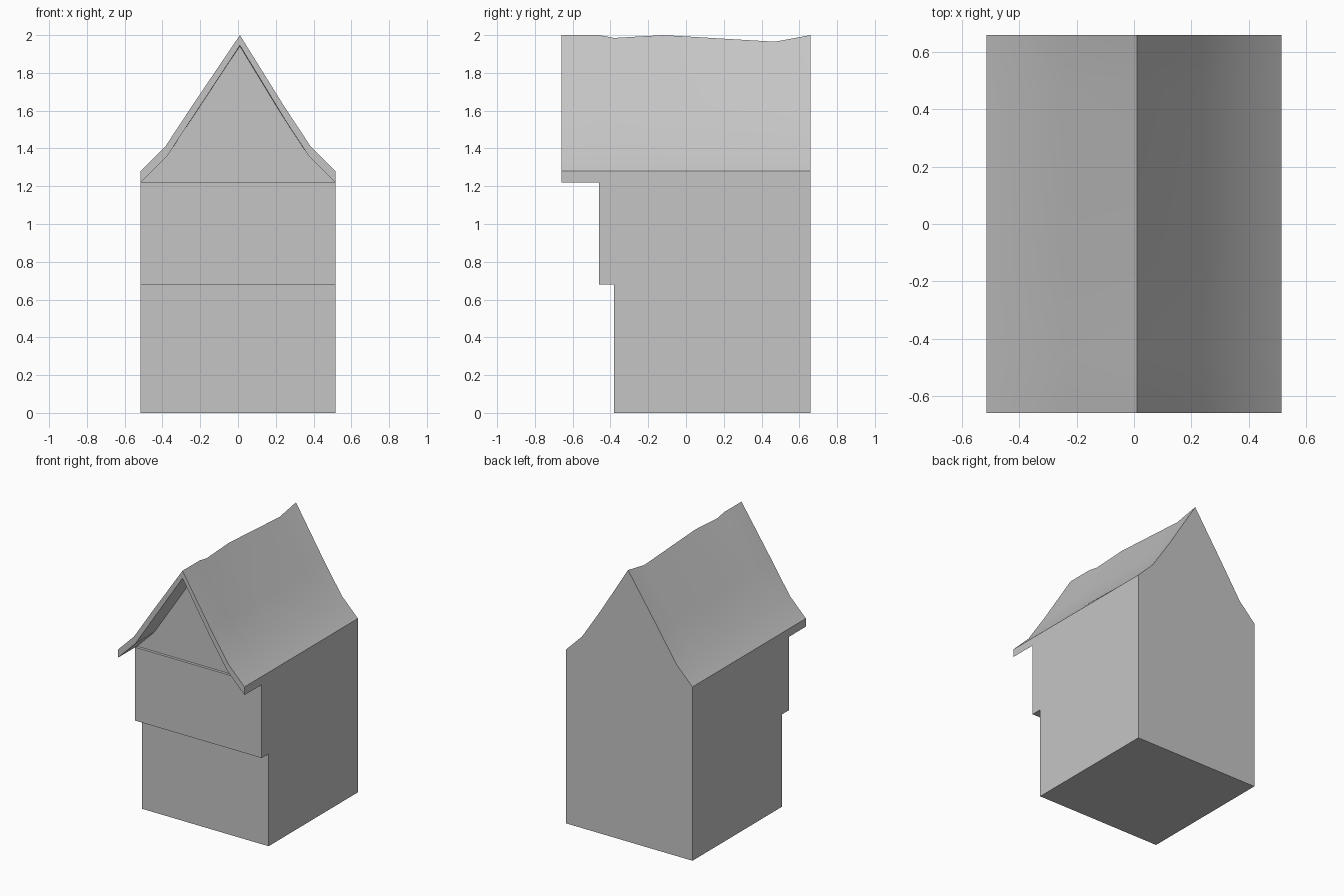
import bpy, bmesh, math

cube = bpy.data.objects.get("Cube")
if cube:
    bpy.data.objects.remove(cube, do_unlink=True)

# Single plain colour
plaster = bpy.data.materials.new("plain grey")
plaster.use_nodes = True
GREY = (0.56, 0.56, 0.56, 1)
plaster.diffuse_color = GREY
plaster.node_tree.nodes["Principled BSDF"].inputs["Base Color"].default_value = GREY

HALF = 0.515          # half width of the house
FRONT, BACK = -0.66, 0.66


def loft(name, rings, smooth_angle=30):
    """Closed solid through matching rings of points."""
    bm = bmesh.new()
    loops = [[bm.verts.new(p) for p in ring] for ring in rings]
    n = len(loops[0])
    for a, b in zip(loops, loops[1:]):
        for i in range(n):
            j = (i + 1) % n
            bm.faces.new((a[i], a[j], b[j], b[i]))
    bm.faces.new(loops[0])
    bm.faces.new(loops[-1])
    bmesh.ops.recalc_face_normals(bm, faces=bm.faces)
    mesh = bpy.data.meshes.new(name)
    bm.to_mesh(mesh)
    bm.free()
    obj = bpy.data.objects.new(name, mesh)
    bpy.context.collection.objects.link(obj)
    mesh.materials.append(plaster)
    bpy.ops.object.select_all(action="DESELECT")
    obj.select_set(True)
    bpy.context.view_layer.objects.active = obj
    bpy.ops.object.shade_smooth_by_angle(angle=math.radians(smooth_angle))
    return obj


def mirrored(half):
    """Half profile from ridge to eave, completed from left eave to right eave."""
    left = [(-x, z) for x, z in half[:0:-1]]
    return left + [(0.01, half[0][1])] + half[1:]


# Walls: side profile with the overhanging upper storey
wall_profile = [(-0.38, 0), (BACK, 0), (BACK, 1.22),
                (-0.46, 1.22), (-0.46, 0.68), (-0.38, 0.68)]
loft("storey_walls", [[(x, y, z) for y, z in wall_profile] for x in (-HALF, HALF)])

# Roof profiles, steep and flaring out at the eaves
outer = mirrored([(0, 2.0), (0.24, 1.63), (0.385, 1.41), (HALF, 1.28)])
inner = mirrored([(0, 1.945), (0.25, 1.55), (0.375, 1.36), (HALF, 1.22)])

# Attic filling the space under the roof, set back from the front
loft("attic_gable", [[(x, y, z) for x, z in inner] for y in (-0.44, BACK)])

# Roof shell with an uneven ridge, overhanging at the front
ridge_sag = [(FRONT, 0), (-0.46, 0), (-0.38, 0.015), (-0.12, 0),
             (0.47, 0.035), (BACK, 0)]
shell = outer + inner[::-1]
rings = []
for y, sag in ridge_sag:
    rings.append([(x, y, z - sag * max(0, (z - 1.28) / 0.72)) for x, z in shell])
loft("roof_shell", rings, 40)
